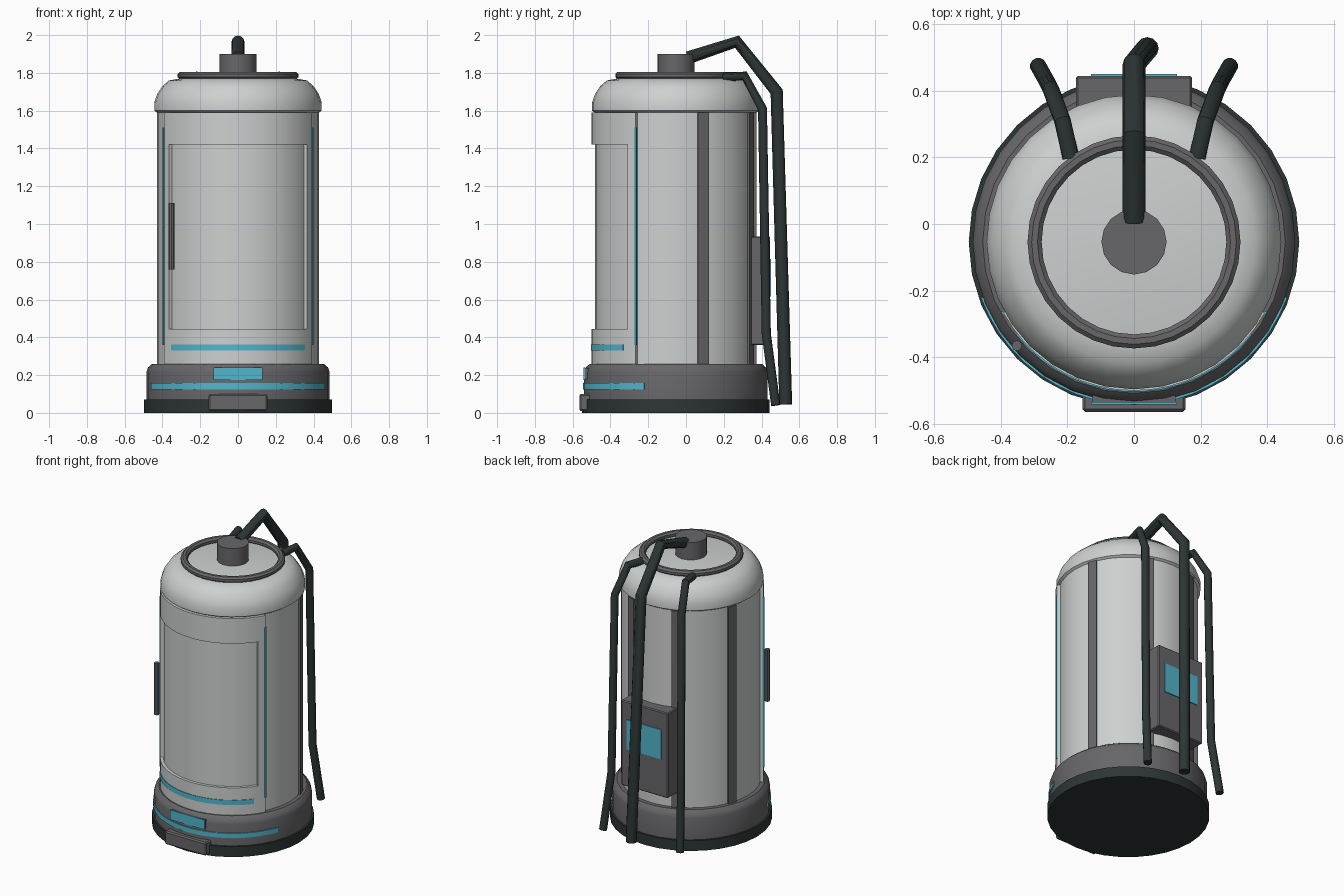
import bpy, bmesh, math
from mathutils import Vector

if "Cube" in bpy.data.objects:
    bpy.data.objects.remove(bpy.data.objects["Cube"])

CY = -0.054   # y of the vertical axis of the body


def material(name, rgb):
    m = bpy.data.materials.new(name)
    m.diffuse_color = (*rgb, 1)
    m.use_nodes = True
    m.node_tree.nodes["Principled BSDF"].inputs["Base Color"].default_value = m.diffuse_color
    return m


LIGHT = material("light_grey", (0.61, 0.635, 0.63))
MID = material("mid_grey", (0.135, 0.135, 0.143))
DARK = material("dark_rubber", (0.026, 0.036, 0.035))
CYAN = material("cyan_glow", (0.085, 0.47, 0.61))


def finish(name, bm, mat, smooth=True):
    bmesh.ops.recalc_face_normals(bm, faces=bm.faces)
    me = bpy.data.meshes.new(name)
    bm.to_mesh(me)
    bm.free()
    me.materials.append(mat)
    ob = bpy.data.objects.new(name, me)
    bpy.context.collection.objects.link(ob)
    if smooth:
        shade(ob)
    return ob


def shade(ob):
    bpy.ops.object.select_all(action='DESELECT')
    ob.select_set(True)
    bpy.context.view_layer.objects.active = ob
    bpy.ops.object.shade_smooth_by_angle(angle=math.radians(31))


def on_axis(r, deg, z):
    """Point at radius r, angle measured from the front towards +x."""
    a = math.radians(deg)
    return Vector((r * math.sin(a), CY - r * math.cos(a), z))


def lathe(name, profile, mat, n=32, closed=False):
    """Revolve (radius, z) points; open profiles get flat end caps."""
    bm = bmesh.new()
    rings = [[bm.verts.new(on_axis(r, 360 * i / n, z)) for i in range(n)] for r, z in profile]
    pairs = list(zip(rings, rings[1:]))
    if closed:
        pairs.append((rings[-1], rings[0]))
    for a, b in pairs:
        for i in range(n):
            j = (i + 1) % n
            bm.faces.new((a[i], a[j], b[j], b[i]))
    if not closed:
        bm.faces.new(rings[0])
        bm.faces.new(rings[-1])
    return finish(name, bm, mat)


def arc_plate(name, a0, a1, r0, r1, z0, z1, mat):
    """Curved plate hugging the body between two angles."""
    bm = bmesh.new()
    n = max(1, round(abs(a1 - a0) / 7))
    cols = []
    for i in range(n + 1):
        a = a0 + (a1 - a0) * i / n
        cols.append([bm.verts.new(on_axis(r, a, z))
                     for r, z in ((r0, z0), (r1, z0), (r1, z1), (r0, z1))])
    for p, q in zip(cols, cols[1:]):
        for k in range(4):
            m = (k + 1) % 4
            bm.faces.new((p[k], p[m], q[m], q[k]))
    bm.faces.new(cols[0])
    bm.faces.new(cols[-1])
    return finish(name, bm, mat)


def box(name, x, y, z, mat, bevel=0):
    bm = bmesh.new()
    bmesh.ops.create_cube(bm, size=1)
    for v in bm.verts:
        v.co = [lo + (c + 0.5) * (hi - lo) for c, (lo, hi) in zip(v.co, (x, y, z))]
    if bevel:
        bmesh.ops.bevel(bm, geom=bm.edges[:], offset=bevel, segments=1, affect='EDGES')
    return finish(name, bm, mat, smooth=False)


def hose(name, points, radius):
    cu = bpy.data.curves.new(name, 'CURVE')
    cu.dimensions = '3D'
    cu.bevel_depth = radius
    cu.bevel_resolution = 4
    cu.use_fill_caps = True
    sp = cu.splines.new('POLY')
    sp.points.add(len(points) - 1)
    for p, co in zip(sp.points, points):
        p.co = (*co, 1)
    ob = bpy.data.objects.new(name, cu)
    bpy.context.collection.objects.link(ob)
    bpy.ops.object.select_all(action='DESELECT')
    ob.select_set(True)
    bpy.context.view_layer.objects.active = ob
    bpy.ops.object.convert(target='MESH')
    ob = bpy.context.view_layer.objects.active
    ob.data.materials.clear()
    ob.data.materials.append(DARK)
    shade(ob)


# Stacked round parts
lathe("foot_ring", [(0.497, 0), (0.497, 0.07)], DARK)
lathe("base", [(0.485, 0.07), (0.485, 0.215), (0.477, 0.24), (0.455, 0.26)], MID)
lathe("body", [(0.428, 0.25), (0.428, 1.60)], LIGHT)
lathe("domed_cap", [(0.425, 1.588), (0.443, 1.60), (0.443, 1.645), (0.427, 1.69),
                    (0.40, 1.73), (0.365, 1.76), (0.31, 1.77), (0.05, 1.785)], LIGHT)
lathe("cap_ring", [(0.299 + 0.023 * math.cos(math.radians(22.5 + 45 * k)),
                    1.786 + 0.021 * math.sin(math.radians(22.5 + 45 * k)))
                   for k in range(8)], MID, closed=True)
lathe("top_valve", [(0.098, 1.77), (0.098, 1.90)], MID, n=16)

# Raised door frame around the recessed door
arc_plate("frame_top", -61.5, 61.5, 0.41, 0.447, 1.42, 1.59, LIGHT)
arc_plate("frame_bottom", -61.5, 61.5, 0.41, 0.447, 0.255, 0.445, LIGHT)
arc_plate("frame_glow_stripe", -51.7, 51.7, 0.443, 0.451, 0.33, 0.363, CYAN)
arc_plate("base_glow_stripe", -70, 70, 0.482, 0.490, 0.125, 0.157, CYAN)
for side, s in (("left", -1), ("right", 1)):
    arc_plate("frame_post_" + side, s * 55, s * 61.5, 0.41, 0.447, 0.445, 1.42, LIGHT)
    arc_plate("side_glow_" + side, s * 60.8, s * 62.2, 0.443, 0.452, 0.36, 1.51, CYAN)
    # Vertical ribs on the rear half
    for i, a in enumerate((109.5, 157)):
        arc_plate(f"rib_{side}_{i}", s * (a - 4), s * (a + 4), 0.41, 0.438, 0.255, 1.59, MID)
    # Thin side hoses
    hose("side_hose_" + side, [(s * x, y, z) for x, y, z in (
        (0.19, 0.20, 1.775), (0.215, 0.31, 1.785), (0.25, 0.405, 1.61),
        (0.26, 0.425, 0.42), (0.288, 0.475, 0.04))], 0.025)

# Door handle
bm = bmesh.new()
bmesh.ops.create_cone(bm, cap_ends=True, segments=8, radius1=0.016, radius2=0.016, depth=0.35)
bmesh.ops.translate(bm, verts=bm.verts, vec=(-0.352, -0.366, 0.935))
finish("door_handle", bm, MID)

# Front step and indicator panel
box("front_step", (-0.155, 0.155), (-0.565, -0.45), (0.01, 0.10), MID, 0.008)
box("indicator_mount", (-0.125, 0.125), (-0.535, -0.45), (0.18, 0.235), MID)
box("indicator_panel", (-0.13, 0.13), (-0.543, -0.535), (0.175, 0.24), CYAN)

# Rear control box with screen
box("rear_box", (-0.175, 0.175), (0.33, 0.445), (0.36, 0.935), MID, 0.006)
box("rear_screen", (-0.13, 0.13), (0.443, 0.451), (0.615, 0.815), CYAN)

# Main hose from the valve down the back
hose("main_hose", [(0, 0.01, 1.88), (0, 0.27, 1.965), (0, 0.48, 1.70), (0.04, 0.528, 0.045)], 0.034)
